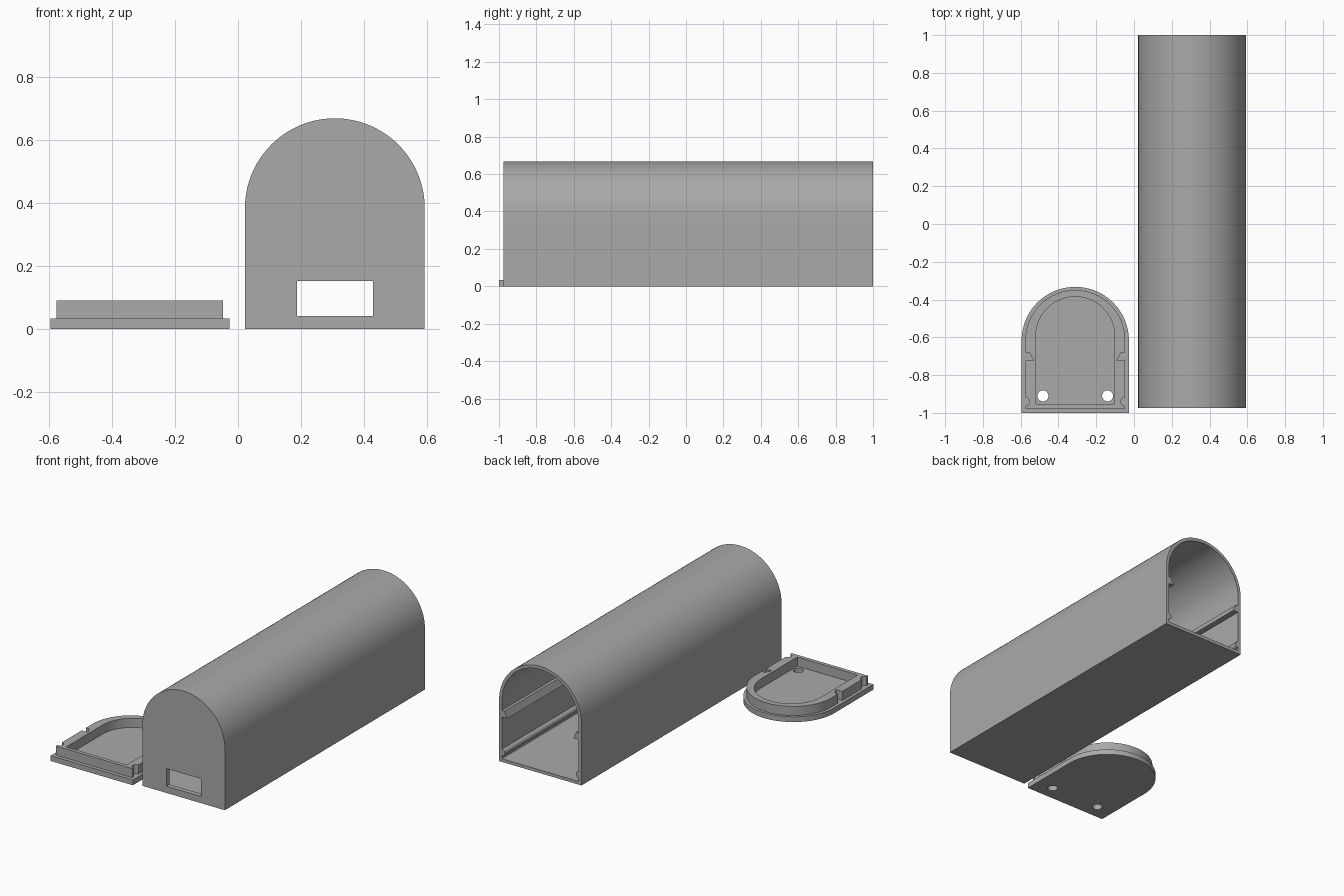
import bpy, bmesh, math
from mathutils import Matrix

if "Cube" in bpy.data.objects:
    bpy.data.objects.remove(bpy.data.objects["Cube"])

grey = bpy.data.materials.new("plain grey")
grey.diffuse_color = (0.40, 0.40, 0.40, 1)
grey.use_nodes = True
grey.node_tree.nodes["Principled BSDF"].inputs["Base Color"].default_value = grey.diffuse_color


def arch(hw, bottom, spring, side=(), steps=32):
    """Symmetric round-topped outline; side = extra points on the right wall."""
    right = [(hw, bottom), *side]
    right += [(hw * math.cos(a), spring + hw * math.sin(a))
              for a in (math.pi / 2 * i / steps for i in range(steps + 1))]
    return right + [(-x, y) for x, y in reversed(right[:-1])]


def circle(cx, cy, r, n=32):
    return [(cx + r * math.cos(2 * math.pi * i / n),
             cy + r * math.sin(2 * math.pi * i / n)) for i in range(n)]


def rail(hw, low_mid, low_r, high, depth):
    """Side-wall outline: half-round lower rail and wedge upper rail, poking inward."""
    pts = [(hw - low_r * math.cos(a), low_mid + low_r * math.sin(a))
           for a in (-math.pi / 2 + math.pi * i / 10 for i in range(11))]
    return pts + [(hw, high), (hw - depth, high),
                  (hw - depth / 2, high + 0.043), (hw, high + 0.043)]


def extrude(name, loops, start, end, matrix):
    """Fill the first loop minus the others, extrude along local z and place."""
    curve = bpy.data.curves.new(name, 'CURVE')
    curve.dimensions = '2D'
    curve.fill_mode = 'BOTH'
    curve.extrude = (end - start) / 2
    for loop in loops:
        s = curve.splines.new('POLY')
        s.points.add(len(loop) - 1)
        for p, (x, y) in zip(s.points, loop):
            p.co = (x, y, 0, 1)
        s.use_cyclic_u = True
    tmp = bpy.data.objects.new(name + "_outline", curve)
    bpy.context.collection.objects.link(tmp)
    deps = bpy.context.evaluated_depsgraph_get()
    mesh = bpy.data.meshes.new_from_object(tmp.evaluated_get(deps))
    bpy.data.objects.remove(tmp)
    bm = bmesh.new()
    bm.from_mesh(mesh)
    bmesh.ops.remove_doubles(bm, verts=bm.verts, dist=1e-5)
    bm.transform(matrix @ Matrix.Translation((0, 0, (start + end) / 2)))
    bmesh.ops.recalc_face_normals(bm, faces=bm.faces)
    bm.to_mesh(mesh)
    bm.free()
    mesh.materials.clear()
    mesh.materials.append(grey)
    obj = bpy.data.objects.new(name, mesh)
    bpy.context.collection.objects.link(obj)
    bpy.ops.object.select_all(action='DESELECT')
    obj.select_set(True)
    bpy.context.view_layer.objects.active = obj
    bpy.ops.object.shade_smooth_by_angle(angle=math.radians(30))
    return obj


# Case: local z runs toward the front (-y)
upright = Matrix.Translation((0.307, 0, 0)) @ Matrix.Rotation(math.pi / 2, 4, 'X')
outer = arch(0.285, 0, 0.383)
inner = arch(0.265, 0.02, 0.383, rail(0.265, 0.06, 0.02, 0.28, 0.036))
extrude("case_shell", [outer, inner], -1.0, 0.945, upright)
window = [(-0.12, 0.042), (0.121, 0.042), (0.121, 0.152), (-0.12, 0.152)]
extrude("case_front_wall", [outer, window], 0.945, 0.975, upright)

# Lid lying flat beside the case
flat = Matrix.Translation((-0.311, -1, 0))
holes = [circle(s * 0.171, 0.09, 0.029) for s in (-1, 1)]
extrude("lid_plate", [arch(0.284, 0, 0.383)] + holes, 0, 0.033, flat)
rim_outer = arch(0.264, 0.023, 0.386, rail(0.264, 0.06, 0.023, 0.278, 0.043))
rim_inner = arch(0.209, 0.047, 0.406)
extrude("lid_rim", [rim_outer, rim_inner], 0.033, 0.09, flat)
